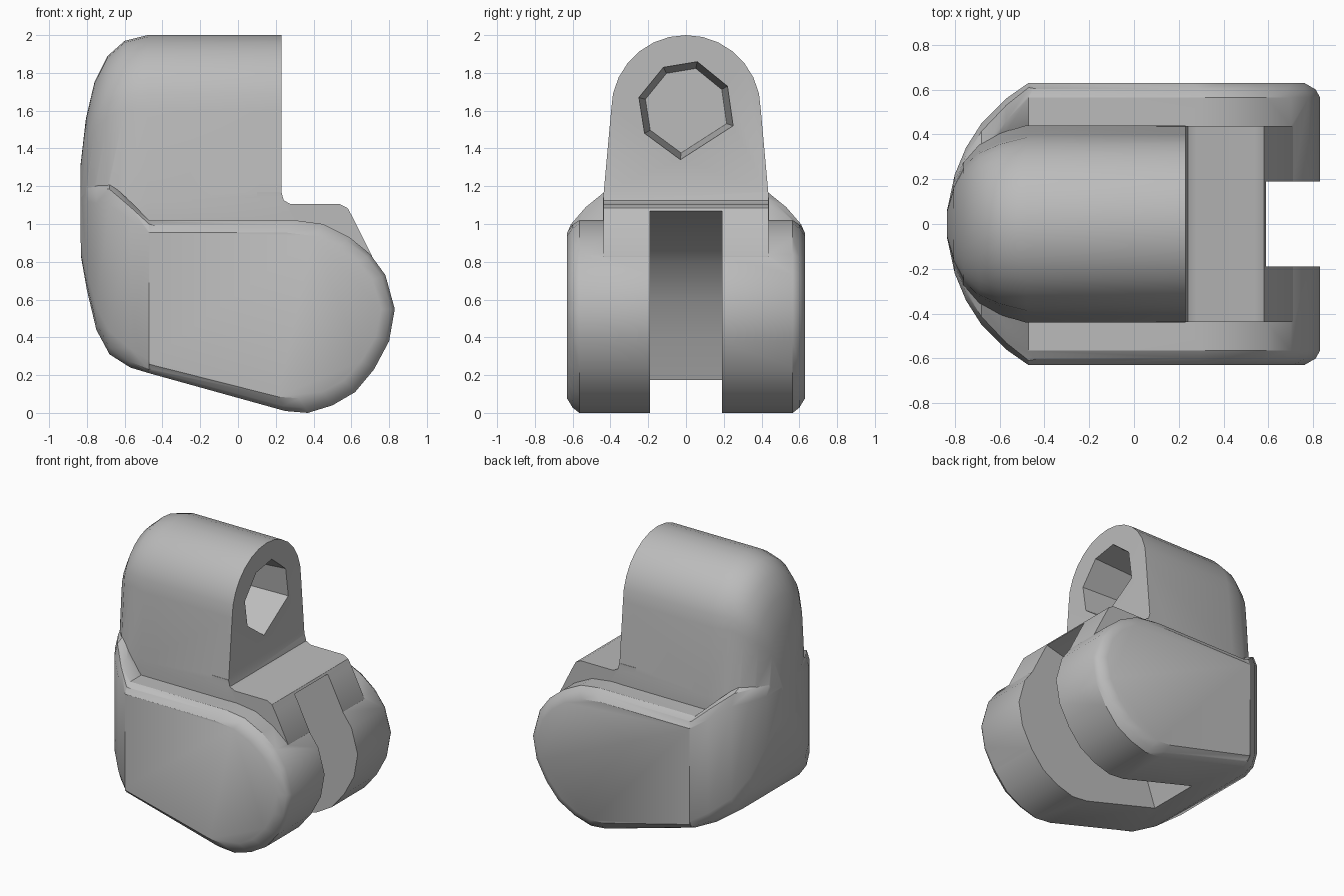
import bpy, bmesh, math

cube = bpy.data.objects.get("Cube")
if cube:
    bpy.data.objects.remove(cube, do_unlink=True)

grey = bpy.data.materials.new("plain grey")
grey.use_nodes = True
colour = (0.5, 0.5, 0.5, 1)
grey.diffuse_color = colour
grey.node_tree.nodes["Principled BSDF"].inputs["Base Color"].default_value = colour


def loft(name, sections):
    """Skin a row of closed sections and cap both ends."""
    bm = bmesh.new()
    rings = [[bm.verts.new(p) for p in s] for s in sections]
    n = len(rings[0])
    for a, b in zip(rings, rings[1:]):
        for i in range(n):
            j = (i + 1) % n
            bm.faces.new((a[i], a[j], b[j], b[i]))
    bm.faces.new(rings[0])
    bm.faces.new(rings[-1])
    bmesh.ops.recalc_face_normals(bm, faces=bm.faces)
    mesh = bpy.data.meshes.new(name)
    bm.to_mesh(mesh)
    bm.free()
    mesh.materials.append(grey)
    ob = bpy.data.objects.new(name, mesh)
    bpy.context.collection.objects.link(ob)
    return ob


def combine(target, tool, operation):
    """Apply a boolean and drop the tool."""
    mod = target.modifiers.new("boolean", "BOOLEAN")
    mod.operation, mod.object, mod.solver = operation, tool, "EXACT"
    bpy.context.view_layer.objects.active = target
    bpy.ops.object.modifier_apply(modifier=mod.name)
    bpy.data.objects.remove(tool, do_unlink=True)


def side_prism(name, profile, half):
    return loft(name, [[(x, y, z) for x, z in profile] for y in (-half, half)])


# Fork body: rounded side profile with chamfered outer rims
side = [(-.47, 1.02), (.3, 1.02), (.45, 1.0), (.59, .93), (.7, .84), (.78, .73),
        (.83, .55), (.8, .38), (.72, .23), (.62, .11), (.5, .04), (.37, 0),
        (.25, .01), (-.47, .21)]


def rim(y, sx, sz):
    return [(-.47 + (x + .47) * sx, y, .55 + (z - .55) * sz) for x, z in side]


body = loft("clevis_body", [rim(-.63, .945, .86), rim(-.6, .985, .95), rim(-.565, 1, 1),
                            rim(.565, 1, 1), rim(.6, .985, .95), rim(.63, .945, .86)])

# Rounded back of the body: x, half width, bottom, top, corner size
back = [(-.3, .6, .24, .98, .07), (-.47, .63, .21, 1.02, .07), (-.57, .56, .24, 1.12, .1),
        (-.68, .45, .31, 1.22, .12), (-.75, .34, .44, 1.23, .12),
        (-.8, .22, .65, 1.22, .1), (-.83, .08, .82, 1.18, .04)]


def back_section(x, w, low, high, c):
    half = [(w - c, low), (w - c * .3, low + c * .3), (w, low + c),
            (w, high - c), (w - c * .3, high - c * .3), (w - c, high)]
    return [(x, y, z) for y, z in half] + [(x, -y, z) for y, z in reversed(half)]


combine(body, loft("body_back", [back_section(*s) for s in back]), "UNION")

# Upper lug: domed section, rounded off towards the back
lug = [(.23, .44, 2), (-.48, .44, 2), (-.6, .405, 1.97), (-.69, .36, 1.89),
       (-.76, .28, 1.75), (-.805, .18, 1.56), (-.835, .06, 1.3)]


def lug_section(x, w, top):
    r = w * .9
    dome = [(r * math.cos(math.pi * i / 14), top - r + r * math.sin(math.pi * i / 14))
            for i in range(15)]
    return [(x, y, z) for y, z in [(w, .9), (w, 1.12)] + dome + [(-w, 1.12), (-w, .9)]]


combine(body, loft("upper_lug", [lug_section(*s) for s in lug]), "UNION")

# Ledge between the lug and the fork
ledge = [(.1, 1.17), (.23, 1.17), (.242, 1.125), (.28, 1.105), (.54, 1.105), (.58, 1.085),
         (.61, 1.03), (.71, .83), (.71, .5), (.1, .5)]
combine(body, side_prism("ledge", ledge, .438), "UNION")

# Fork slot with a concave floor
slot = [(.59, 1.2), (.59, 1.07), (.4, 1.02), (.15, .94), (-.04, .8), (-.17, .6),
        (-.26, .4), (-.34, .17), (-.36, -.1), (1, -.1), (1, 1.2)]
combine(body, side_prism("slot_cutter", slot, .19), "DIFFERENCE")

# Blind faceted hole in the lug face
hole = [(.06, 1.86), (.22, 1.73), (.25, 1.52), (-.03, 1.34), (-.22, 1.48), (-.25, 1.67),
        (-.12, 1.83)]
rings = [[(x, y * s, 1.6 + (z - 1.6) * s) for y, z in hole]
         for x, s in ((.3, 1.02), (-.2, .86))]
combine(body, loft("hole_cutter", rings), "DIFFERENCE")

bpy.ops.object.select_all(action="DESELECT")
body.select_set(True)
bpy.context.view_layer.objects.active = body
bpy.ops.object.shade_smooth_by_angle(angle=math.radians(32))
